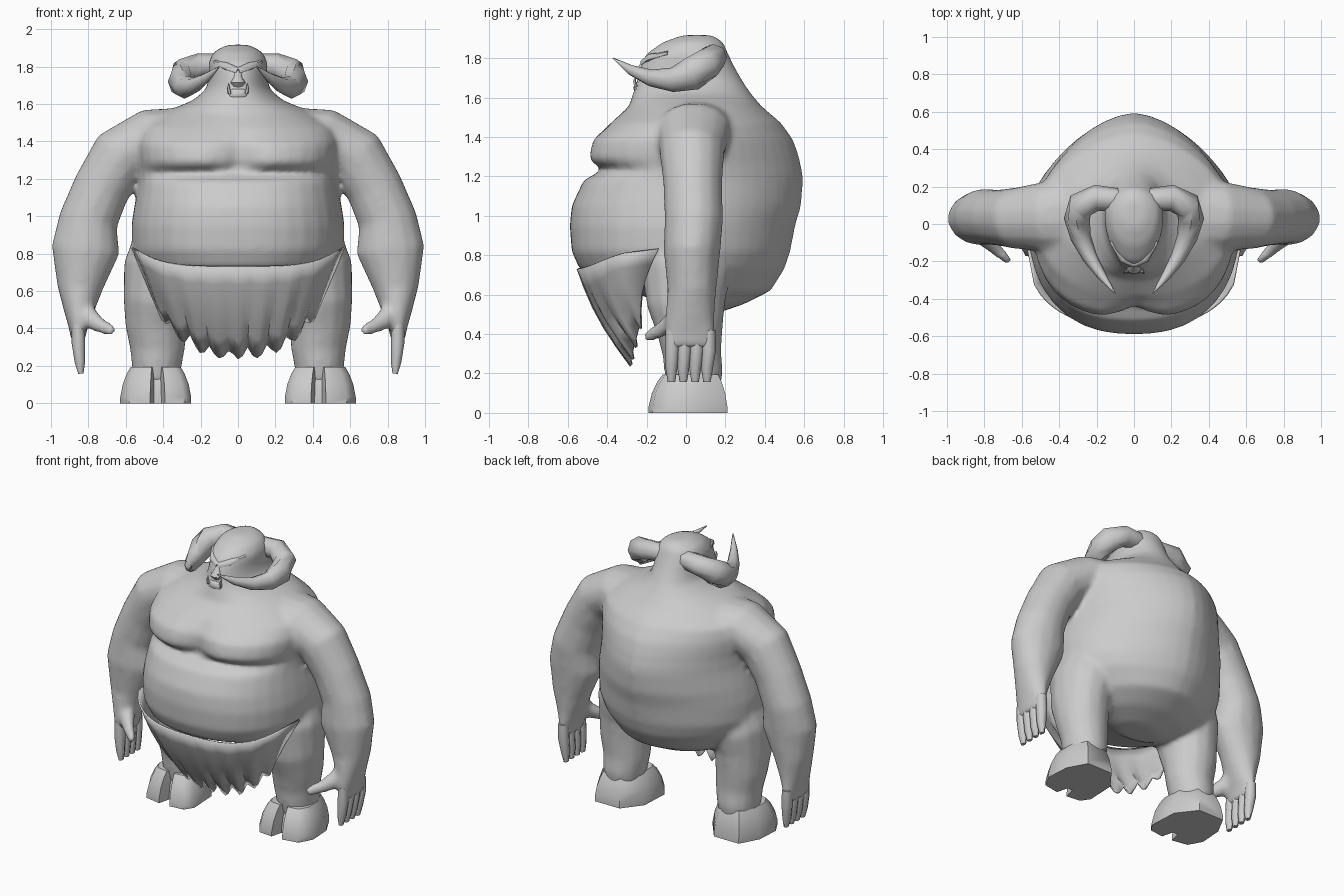
import bpy, bmesh, math, random
from mathutils import Vector

cube = bpy.data.objects.get("Cube")
if cube:
    bpy.data.objects.remove(cube)
random.seed(4)

skin = bpy.data.materials.new("clay_grey")
skin.use_nodes = True
GREY = (0.6, 0.6, 0.6, 1)
skin.diffuse_color = GREY
skin.node_tree.nodes["Principled BSDF"].inputs["Base Color"].default_value = GREY


def loft(bm, rings):
    """Skin a list of equal-length point rings and cap both ends."""
    rows = [[bm.verts.new(p) for p in r] for r in rings]
    n = len(rows[0])
    for a, b in zip(rows, rows[1:]):
        for i in range(n):
            bm.faces.new((a[i], a[(i + 1) % n], b[(i + 1) % n], b[i]))
    bm.faces.new(rows[0])
    bm.faces.new(rows[-1])


def tube(bm, path, sides=10, axis=(0, 1, 0), flip=1):
    """Path entries: x, y, z, radius along the axis, radius across it."""
    pts = [Vector(p[:3]) for p in path]
    rings = []
    for i, p in enumerate(path):
        d = (pts[min(i + 1, len(pts) - 1)] - pts[max(i - 1, 0)]).normalized()
        n = d.cross(Vector(axis)).normalized()
        b = n.cross(d)
        ring = []
        for k in range(sides):
            a = 2 * math.pi * k / sides
            v = pts[i] + b * p[3] * math.cos(a) + n * p[4] * math.sin(a)
            ring.append((v.x * flip, v.y, v.z))
        rings.append(ring)
    loft(bm, rings)


def finish(bm, name, angle=40):
    bmesh.ops.recalc_face_normals(bm, faces=bm.faces)
    me = bpy.data.meshes.new(name)
    bm.to_mesh(me)
    bm.free()
    me.materials.append(skin)
    ob = bpy.data.objects.new(name, me)
    bpy.context.collection.objects.link(ob)
    bpy.ops.object.select_all(action='DESELECT')
    ob.select_set(True)
    bpy.context.view_layer.objects.active = ob
    bpy.ops.object.shade_smooth_by_angle(angle=math.radians(angle))
    return ob


def body_ring(z, w, front, back, ef, eb, cleft=0.0):
    """Cross-section with separate front and back depth and squareness."""
    mid, ring = 0.05, []
    for k in range(40):
        a = 2 * math.pi * k / 40
        c, s = math.cos(a), math.sin(a)
        e = ef if s < 0 else eb
        r = (abs(c) ** e + abs(s) ** e) ** (-1 / e)
        x = w * c * r
        y = mid + s * r * ((mid - front) if s < 0 else (back - mid))
        if s < 0:
            y += cleft * math.exp(-(x / 0.09) ** 2)
        ring.append((x, y, z))
    return ring


# Body: torso with neck and head, arms, thumbs and legs fused into one skin
bm = bmesh.new()
torso = [
    (.50, .15, -.05, .14, 2, 2), (.55, .30, -.12, .29, 2, 2),
    (.62, .42, -.28, .43, 2.2, 1.8), (.73, .53, -.54, .50, 2.3, 1.7),
    (.82, .565, -.58, .53, 2.4, 1.7), (.95, .57, -.59, .555, 2.4, 1.65),
    (1.05, .555, -.58, .585, 2.4, 1.65), (1.18, .53, -.52, .595, 2.5, 1.65),
    (1.235, .53, -.42, .59, 2.6, 1.65), (1.27, .53, -.49, .58, 2.7, 1.65, .07),
    (1.30, .535, -.505, .575, 2.7, 1.65, .07),
    (1.385, .545, -.485, .545, 2.6, 1.65, .05), (1.47, .53, -.39, .485, 2.3, 1.7, .01),
    (1.555, .40, -.29, .385, 2, 1.8), (1.62, .24, -.27, .33, 2, 2),
    (1.68, .17, -.25, .29, 2, 2), (1.75, .155, -.235, .25, 2, 2),
    (1.82, .16, -.205, .215, 2, 2), (1.88, .13, -.12, .19, 2, 2),
    (1.917, .06, -.02, .14, 2, 2)]
loft(bm, [body_ring(*t) for t in torso])
arm = [
    (.20, .06, 1.49, .20, .10), (.46, .04, 1.43, .19, .15),
    (.63, .03, 1.32, .165, .165), (.73, .035, 1.15, .15, .155),
    (.80, .04, .98, .15, .16), (.815, .03, .82, .145, .185),
    (.845, .03, .62, .125, .125), (.85, .02, .50, .125, .085),
    (.855, .02, .40, .128, .05), (.855, .02, .33, .125, .036)]
leg = [
    (.38, .04, .86, .18, .18), (.42, .00, .72, .23, .195),
    (.44, .00, .55, .20, .175), (.44, .02, .42, .17, .165),
    (.43, .03, .30, .15, .15), (.435, .04, .20, .15, .135),
    (.44, .04, .10, .13, .12)]
thumb = [
    (.85, .00, .53, .07, .06), (.80, -.07, .46, .05, .06),
    (.745, -.13, .42, .034, .045), (.70, -.17, .40, .028, .04),
    (.665, -.205, .385, .02, .032)]
for f in (1, -1):
    tube(bm, arm, 14, flip=f)
    tube(bm, leg, 14, flip=f)
    tube(bm, thumb, 8, flip=f)
body = finish(bm, "body", 180)
fuse = body.modifiers.new("fuse", 'REMESH')
fuse.mode = 'VOXEL'
fuse.voxel_size = 0.016
fuse.use_smooth_shade = True
soft = body.modifiers.new("soften", 'SMOOTH')
soft.factor = 0.5
soft.iterations = 12

# Feet: cloven outline stacked and tapered towards the ankle
outline = [(-.19, -.17), (-.15, -.23), (-.05, -.24), (-.03, -.16), (.01, -.16), (.03, -.24),
           (.14, -.22), (.19, -.13), (.18, .03), (.11, .16), (-.08, .16), (-.18, .03)]
for f, side in ((1, "left"), (-1, "right")):
    bm = bmesh.new()
    loft(bm, [[(f * (.44 + x * s), .05 + y * s, z) for x, y in outline]
              for z, s in ((0, 1), (.03, 1), (.10, .93), (.16, .81), (.195, .70))])
    finish(bm, side + "_foot", 50)

    # Fingers
    bm = bmesh.new()
    for i in range(4):
        y = -.07 + .062 * i
        tip = y * .97 - .006
        tube(bm, [(.855, y, .42, .034, .034), (.853, y, .32, .036, .036),
                  (.845, tip, .22, .029, .028), (.84, tip, .158, .019, .014)], 8, flip=f)
    finish(bm, side + "_fingers", 50)

    # Horn sweeping out, then forward to a point
    bm = bmesh.new()
    tube(bm, [(.08, .13, 1.81, .06, .06), (.20, .14, 1.805, .068, .07),
              (.285, .10, 1.765, .085, .075), (.305, .03, 1.72, .085, .07),
              (.285, -.07, 1.69, .062, .055), (.235, -.18, 1.70, .043, .04),
              (.17, -.28, 1.74, .026, .024), (.10, -.37, 1.80, .003, .003)],
         8, (0, 0, 1), f)
    finish(bm, side + "_horn", 50)

    # Slanted brow, half sunk into the forehead
    bm = bmesh.new()
    tube(bm, [(.0, -.215, 1.775, .02, .02), (.06, -.185, 1.80, .022, .025),
              (.12, -.09, 1.825, .012, .015)], 6, (0, 0, 1), f)
    finish(bm, side + "_brow", 60)

    # Tusk rising from the lower lip
    bm = bmesh.new()
    tube(bm, [(.045, -.255, 1.655, .01, .01), (.05, -.262, 1.685, .008, .008),
              (.05, -.255, 1.71, .002, .002)], 5, flip=f)
    finish(bm, side + "_tusk")

# Nose and jaw
bm = bmesh.new()
tube(bm, [(0, -.20, 1.78, .02, .018), (0, -.225, 1.74, .025, .025),
          (0, -.238, 1.715, .03, .04), (0, -.225, 1.695, .02, .03)], 8)
finish(bm, "nose", 60)
bm = bmesh.new()
tube(bm, [(0, -.235, 1.625, .02, .045), (0, -.235, 1.64, .033, .06),
          (0, -.23, 1.665, .033, .055), (0, -.225, 1.675, .02, .05)], 10)
finish(bm, "jaw", 60)

# Loincloth: sheet hanging from under the belly with a ragged hem
bm = bmesh.new()
COLS, ROWS = 32, 5
grid = []
for i in range(COLS + 1):
    u = 2 * i / COLS - 1
    bulge = (1 - abs(u) ** 2.4) ** (1 / 2.4)
    top = Vector((.57 * u, -.14 - .415 * bulge, .73 + .10 * u ** 4))
    rag = (0, .02, .07, .03)[i % 4] * random.uniform(.5, 1)
    hem = Vector((.41 * u, -.23 - .06 * (1 - u * u), .235 + .21 * abs(u) ** 2.6 + rag))
    fold = .006 * math.sin(i * 1.7)
    col = []
    for j in range(ROWS + 1):
        t = j / ROWS
        p = top.lerp(hem, t)
        p.y += fold * t - .03 * math.sin(math.pi * t)
        col.append(bm.verts.new(p))
    grid.append(col)
for a, b in zip(grid, grid[1:]):
    for j in range(ROWS):
        bm.faces.new((a[j], a[j + 1], b[j + 1], b[j]))
cloth = finish(bm, "loincloth")
thick = cloth.modifiers.new("thickness", 'SOLIDIFY')
thick.thickness = 0.012
